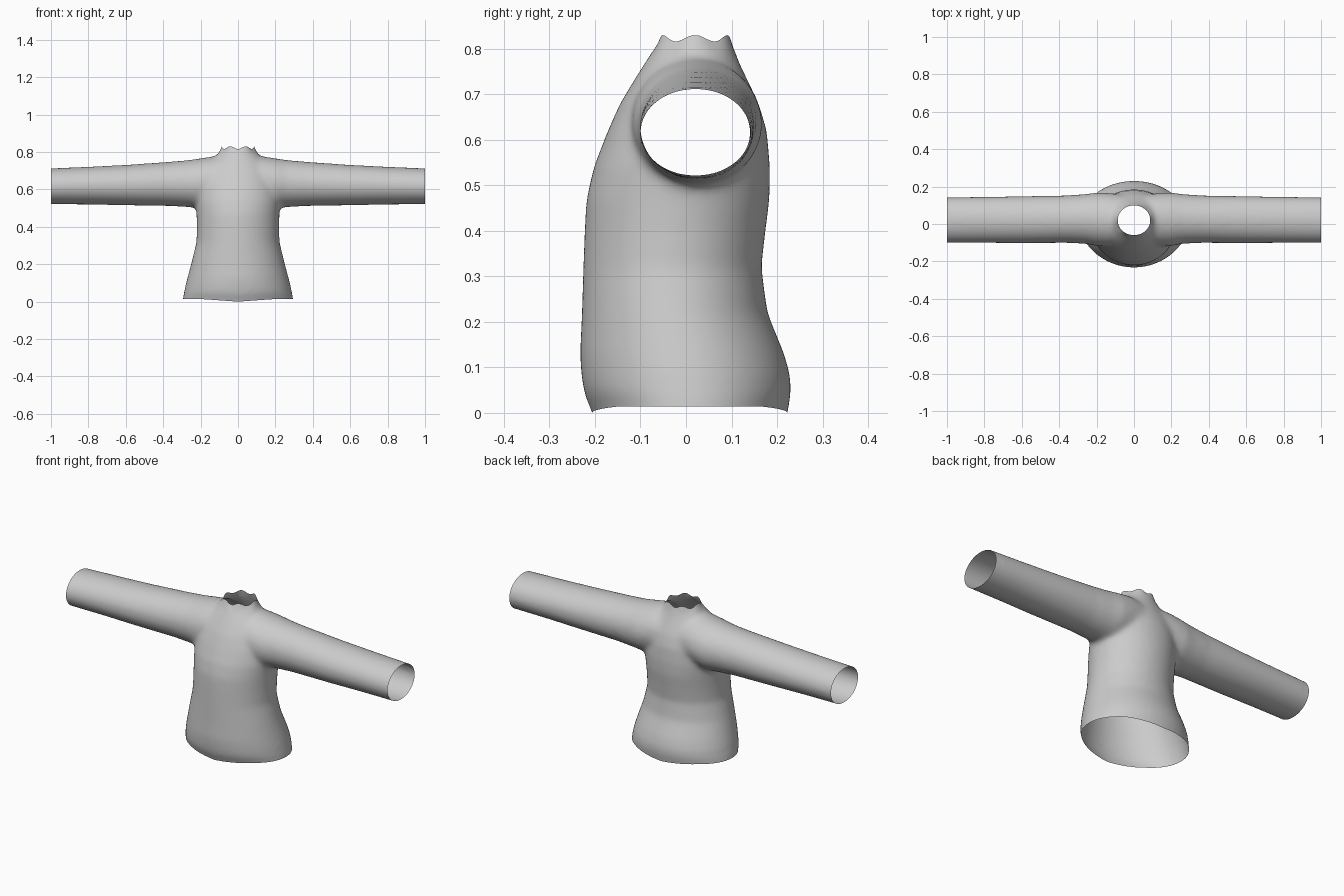
import bpy, bmesh, math
from mathutils import Vector

if "Cube" in bpy.data.objects:
    bpy.data.objects.remove(bpy.data.objects["Cube"])

SEG = 48


def loft(name, rings):
    """Closed solid skinned over a list of point rings."""
    bm = bmesh.new()
    loops = [[bm.verts.new(p) for p in ring] for ring in rings]
    for a, b in zip(loops, loops[1:]):
        for i in range(SEG):
            j = (i + 1) % SEG
            bm.faces.new((a[i], a[j], b[j], b[i]))
    bm.faces.new(loops[0])
    bm.faces.new(loops[-1])
    bmesh.ops.recalc_face_normals(bm, faces=bm.faces)
    me = bpy.data.meshes.new(name)
    bm.to_mesh(me)
    bm.free()
    ob = bpy.data.objects.new(name, me)
    bpy.context.collection.objects.link(ob)
    return ob


def oval(u0, u1, v0, v1):
    """Points of an oval filling the given box."""
    return [((u0 + u1) / 2 + (u1 - u0) / 2 * math.cos(t),
             (v0 + v1) / 2 + (v1 - v0) / 2 * math.sin(t))
            for t in (2 * math.pi * i / SEG for i in range(SEG))]


# Torso: height, half width, front, back (runs past the openings for trimming)
torso_profile = [
    (-.06, .30, -.19, .215), (0, .295, -.206, .223), (.04, .29, -.223, .231), (.08, .283, -.23, .23),
    (.13, .27, -.233, .216), (.22, .246, -.229, .179), (.32, .222, -.226, .166),
    (.40, .220, -.223, .175), (.47, .222, -.219, .184), (.54, .228, -.203, .185),
    (.62, .225, -.172, .178), (.68, .205, -.145, .160), (.73, .172, -.115, .136),
    (.77, .128, -.090, .117), (.795, .104, -.074, .108), (.83, .083, -.056, .098),
    (.87, .078, -.05, .095)]
body = loft("shirt", [[(x, y, z) for x, y in oval(-w, w, f, b)]
                      for z, w, f, b in torso_profile])

# Sleeves: distance from centre, front, back, bottom, top
half = [(0, -.10, .15, .53, .775), (.13, -.12, .165, .51, .777),
        (.2, -.118, .168, .500, .766), (.26, -.106, .160, .505, .757),
        (.36, -.101, .153, .511, .748), (.6, -.103, .149, .515, .731),
        (.8, -.101, .145, .519, .721), (1.06, -.101, .142, .521, .710)]
stations = [(-s[0],) + s[1:] for s in reversed(half[1:])] + half
sleeves = loft("sleeve_helper", [[(x, y, z) for y, z in oval(f, b, lo, hi)]
                                 for x, f, b, lo, hi in stations])

# Fuse torso and sleeves into one softly blended skin
fuse = body.modifiers.new("fuse", 'BOOLEAN')
fuse.operation = 'UNION'
fuse.solver = 'EXACT'
fuse.object = sleeves
skin = body.modifiers.new("skin", 'REMESH')
skin.mode = 'VOXEL'
skin.voxel_size = .011
soft = body.modifiers.new("soft", 'SMOOTH')
soft.factor = .5
soft.iterations = 16
bpy.context.view_layer.update()
deps = bpy.context.evaluated_depsgraph_get()
bm = bmesh.new()
bm.from_mesh(bpy.data.meshes.new_from_object(body.evaluated_get(deps)))
body.modifiers.clear()
bpy.data.objects.remove(sleeves)

# Trim open hem, cuffs and neck
for co, no in [((0, 0, 0), (0, 0, -1)), ((1, 0, 0), (1, 0, 0)),
               ((-1, 0, 0), (-1, 0, 0)), ((0, 0, .823), (0, 0, 1))]:
    bmesh.ops.bisect_plane(bm, geom=bm.verts[:] + bm.edges[:] + bm.faces[:],
                           dist=1e-5, plane_co=Vector(co), plane_no=Vector(no),
                           clear_outer=True)

# Raise the hem at the sides and ripple the neck rim
for v in bm.verts:
    x, y, z = v.co
    if z < .06:
        v.co.z += .014 * min(1, abs(x) / .2) * (1 - z / .06)
    elif z > .79:
        a = math.atan2(y - .02, x)
        v.co.z += .007 * math.cos(6 * a) * (z - .79) / .033

bm.to_mesh(body.data)
bm.free()
for p in body.data.polygons:
    p.use_smooth = True
